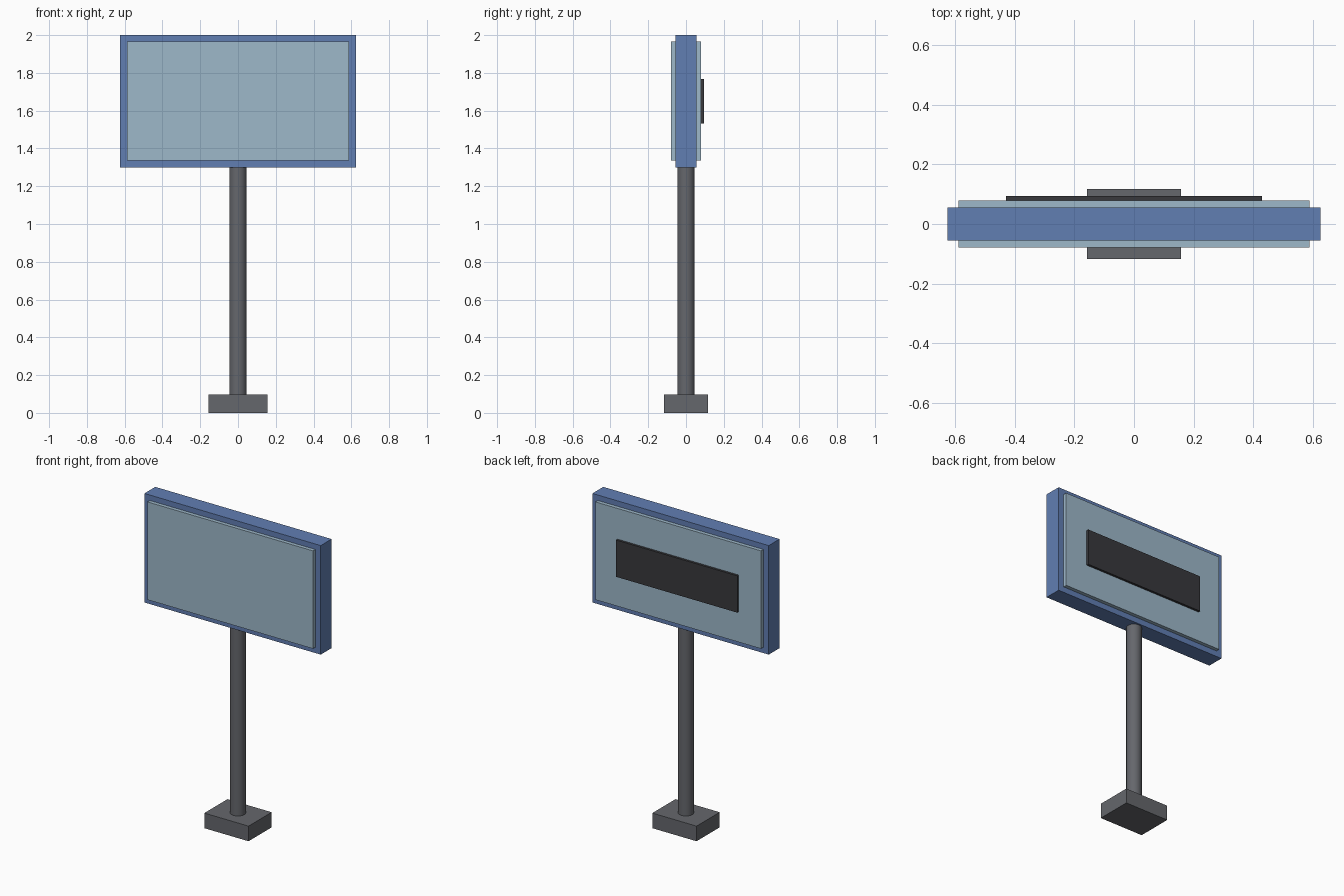
import bpy
import math

if "Cube" in bpy.data.objects:
    bpy.data.objects.remove(bpy.data.objects["Cube"])


def material(name, rgb):
    mat = bpy.data.materials.new(name)
    mat.diffuse_color = (*rgb, 1.0)
    mat.use_nodes = True
    mat.node_tree.nodes["Principled BSDF"].inputs["Base Color"].default_value = mat.diffuse_color
    return mat


def box(name, x, y, z, mat=None):
    """Box spanning the (min, max) ranges given per axis."""
    spans = (x, y, z)
    bpy.ops.mesh.primitive_cube_add(size=1, location=[(a + b) / 2 for a, b in spans])
    obj = bpy.context.object
    obj.name = name
    obj.scale = [b - a for a, b in spans]
    bpy.ops.object.transform_apply(location=False, rotation=False, scale=True)
    if mat:
        obj.data.materials.append(mat)
    return obj


blue = material("frame_blue", (0.12, 0.21, 0.45))
pale = material("panel_pale_blue", (0.34, 0.48, 0.59))
dark = material("plaque_dark", (0.04, 0.04, 0.045))
steel = material("steel_grey", (0.13, 0.135, 0.15))

# Foot block
box("base", (-0.157, 0.157), (-0.117, 0.117), (0, 0.097), steel)

# Round post, running through the base up to the sign
POST_TOP = 1.302
bpy.ops.mesh.primitive_cylinder_add(vertices=24, radius=0.046, depth=POST_TOP,
                                    location=(0, 0, POST_TOP / 2))
post = bpy.context.object
post.name = "post"
post.data.materials.append(steel)
bpy.ops.object.shade_smooth_by_angle(angle=math.radians(40))

# Sign housing
box("sign_frame", (-0.626, 0.626), (-0.055, 0.055), (1.3, 2.0), blue)

# Raised display panels on both faces
for name, side in (("front_panel", -1), ("back_panel", 1)):
    box(name, (-0.588, 0.588), sorted((side * 0.055, side * 0.079)), (1.337, 1.965), pale)

# Dark plaque on the back panel
box("back_plaque", (-0.43, 0.43), (0.079, 0.094), (1.532, 1.768), dark)
